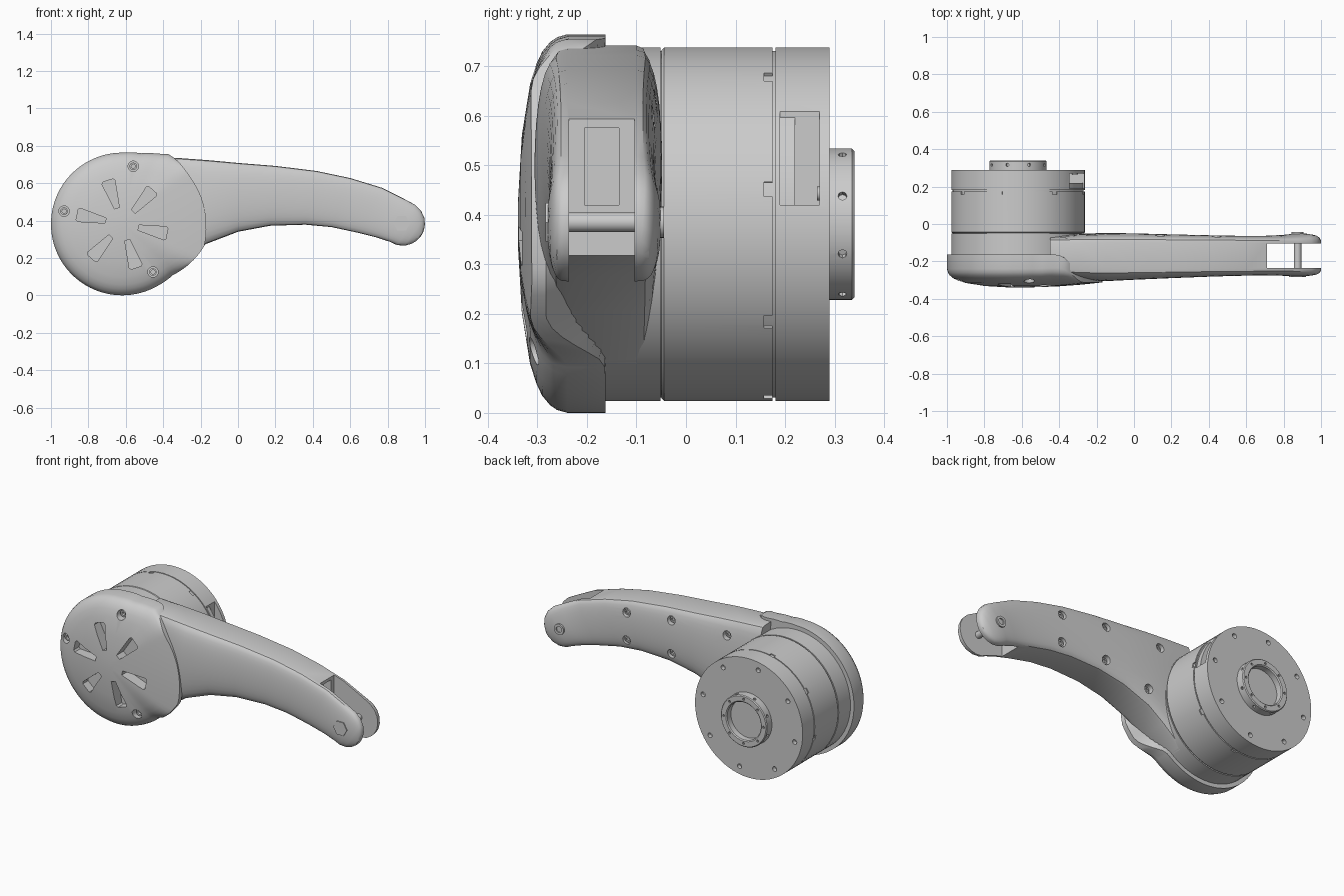
import bpy, bmesh
from math import sin, cos, pi, radians, degrees

if "Cube" in bpy.data.objects:
    bpy.data.objects.remove(bpy.data.objects["Cube"])

CX, CZ = -0.62, 0.381      # drive axis


def loft(bm, rings):
    vs = [[bm.verts.new(p) for p in r] for r in rings]
    n = len(rings[0])
    for a, b in zip(vs, vs[1:]):
        for i in range(n):
            bm.faces.new((a[i], a[(i + 1) % n], b[(i + 1) % n], b[i]))
    bm.faces.new(vs[0])
    bm.faces.new(vs[-1])


def make(name, parts):
    bm = bmesh.new()
    for rings in parts:
        loft(bm, rings)
    bmesh.ops.recalc_face_normals(bm, faces=bm.faces[:])
    me = bpy.data.meshes.new(name)
    bm.to_mesh(me)
    bm.free()
    ob = bpy.data.objects.new(name, me)
    bpy.context.collection.objects.link(ob)
    return ob


def cut(ob, parts):
    tool = make("cutter", parts)
    m = ob.modifiers.new("cut", 'BOOLEAN')
    m.object, m.operation, m.solver = tool, 'DIFFERENCE', 'EXACT'
    bpy.context.view_layer.objects.active = ob
    bpy.ops.object.modifier_apply(modifier=m.name)
    bpy.data.objects.remove(tool)


def circ(x, z, r, y, n=64):
    return [(x + r * cos(2 * pi * i / n), y, z + r * sin(2 * pi * i / n)) for i in range(n)]


def turned(profile, x=CX, z=CZ, n=64):
    return [circ(x, z, r, y, n) for r, y in profile]


def rod(x, z, r, y0, y1, n=20):
    return turned([(r, y0), (r, y1)], x, z, n)


def box(x0, x1, y0, y1, z0, z1):
    return [[(x, y0, z0), (x, y1, z0), (x, y1, z1), (x, y0, z1)] for x in (x0, x1)]


def polar(deg, r, side=0):
    a = radians(deg)
    return CX + r * cos(a) - side * sin(a), CZ + r * sin(a) + side * cos(a)


def radial(deg, r0, r1, shape):
    # prism pointing outward from the drive axis; shape is (side, y)
    out = []
    for r in (r0, r1):
        out.append([(polar(deg, r, s)[0], y, polar(deg, r, s)[1]) for s, y in shape])
    return out


def lerp(table, v):
    for (a, p), (b, q) in zip(table, table[1:]):
        if v <= b:
            return p + (q - p) * (v - a) / (b - a)
    return table[-1][1]


# Motor: housing ring, stator, rear cap and recessed core
make("housing_ring", [turned([(.357, -.2), (.357, -.052)])])
make("motor_core", [turned([(.35, -.1), (.35, .22)])])
stator = make("motor_body", [turned([(.352, -.049), (.357, -.044), (.357, .175)])])
cut(stator, [radial(11.5 + 45 * i, .335, .4, [(-.015, .158), (.015, .158), (.015, .19), (-.015, .19)])
             for i in range(8)])
cap = make("rear_cap", [turned([(.357, .181), (.357, .29)])])
bolts = [polar(11.5 + 45 * i, .31) for i in range(8)]
cut(cap, [rod(x, z, .014, .265, .35) for x, z in bolts] + [box(-.345, -.2, .19, .27, .42, .633)])

# Output hub with bore and set-screw holes
hub = make("output_hub", [turned([(.153, .285), (.153, .335), (.148, .34), (.118, .34),
                                  (.112, .335), (.112, .30)])])
hole = [(.009 * cos(k * pi / 4), .316 + .009 * sin(k * pi / 4)) for k in range(8)]
cut(hub, [radial(22 + 45 * i, .138, .17, hole) for i in range(8)])
cut(hub, [rod(*polar(45 * i, .132), .007, .325, .36, 10) for i in range(8)])

# Domed front cover, widened on the right where it overlaps the arm
OUT = [(-180, .38), (-60, .381), (-45, .385), (-30, .42), (-15, .455), (0, .45), (20, .447), (35, .442),
       (48, .45), (56, .45), (62, .425), (75, .392), (90, .382), (180, .38)]
RIGHT = [(-180, 0), (-50, 0), (-25, 1), (38, 1), (62, 0), (180, 0)]
cover_rings = []
for s, roll in [(.8, None), (1, None), (1, .08), (.985, .06), (.96, .047), (.91, .033), (.85, .024),
                (.74, .014), (.47, .004), (.1, 0)]:
    ring = []
    for i in range(96):
        deg = -180 + 360 * i / 96
        r = s * lerp(OUT, deg)
        w = lerp(RIGHT, deg)
        w = w * w * (3 - 2 * w)
        if roll is None:
            y = -.163 - (.12 * w if s == 1 else 0)
        else:
            y = -.34 + .02 * (r / .38) ** 2 + roll * (1 - w)
        x, z = polar(deg, r)
        ring.append((x, y, z))
    cover_rings.append(ring)
cover = make("front_cover", [cover_rings])
vents = []
for i in range(6):
    shape = [(.09, -.014), (.235, -.036), (.245, -.028), (.245, .028), (.235, .036), (.09, .014)]
    pts = [polar(48 + 60 * i, r, s) for r, s in shape]
    vents.append([[(x, y, z) for x, z in pts] for y in (-.4, -.27)])
screws = [(-.56, .69), (-.93, .45), (-.455, .125)]
cut(cover, vents + [rod(x, z, .028, -.4, -.26) for x, z in screws])
make("cover_screws", [turned([(.02, -.25), (.02, -.285), (.011, -.285), (.011, -.27)], x, z, 16)
                      for x, z in screws])

# Curved arm: stations of top point, bottom point, front y, back y
ST = [(-.45, .742, -.40, .10, -.27, -.06), (-.30, .733, -.27, .205, -.295, -.052),
      (-.15, .722, -.17, .275, -.306, -.048), (0, .708, 0, .34, -.298, -.05),
      (.2, .692, .17, .372, -.29, -.055), (.42, .665, .36, .378, -.282, -.06),
      (.6, .627, .5, .365, -.277, -.063), (.77, .575, .64, .335, -.275, -.063),
      (.88, .52, .74, .31, -.277, -.058)]
for a in (0, 20, 40, 58, 74, 86):       # round fork tip
    k, f = .12 * sin(radians(a)), cos(radians(a))
    px, pz = .88 + .82 * k, .385 - .57 * k
    h = .12 * f
    ST.append((px + .57 * h, pz + .82 * h, px - .57 * h, pz - .82 * h,
               -.245 - .035 * f ** .6, -.095 + .045 * f ** .6))
arm_rings = []
N = 16
for tx, tz, bx, bz, yf, yb in ST:
    ring = []
    for side, y0, y1 in ((0, -.24, yf), (1, -.1, yb)):
        for i in range(N + 1):
            t = pi * (N - i if side else i) / N
            u = (1 - cos(t)) / 2
            y = y0 + (y1 - y0) * max(sin(t), 0) ** .65
            ring.append((tx + (bx - tx) * u, y, tz + (bz - tz) * u))
    arm_rings.append(ring)
arm = make("arm", [arm_rings])
cut(arm, [box(.71, 1.1, -.236, -.104, .1, .8)])
cut(arm, [box(.5, .8, -.205, -.135, .42, .575)])
arm_bolts = [(-.23, .64), (.14, .63), (.44, .595), (-.15, .36), (.14, .43), (.44, .43)]
cut(arm, [rod(x, z, .026, -.088, .02) for x, z in arm_bolts])
make("arm_screws", [turned([(.018, -.095), (.018, -.076), (.01, -.076), (.01, -.084)], x, z, 16)
                    for x, z in arm_bolts])

# Fork axle with hex head and rear screw
make("fork_axle", [rod(.875, .385, .02, -.26, -.07)])
make("axle_nut", [rod(.875, .385, .045, -.284, -.25, 6)])
make("axle_screw", [turned([(.032, -.08), (.032, -.044), (.018, -.044), (.018, -.06)], .875, .385, 20)])

for ob in bpy.data.objects:
    bpy.ops.object.select_all(action='DESELECT')
    ob.select_set(True)
    bpy.context.view_layer.objects.active = ob
    bpy.ops.object.shade_smooth_by_angle(angle=radians(32))
